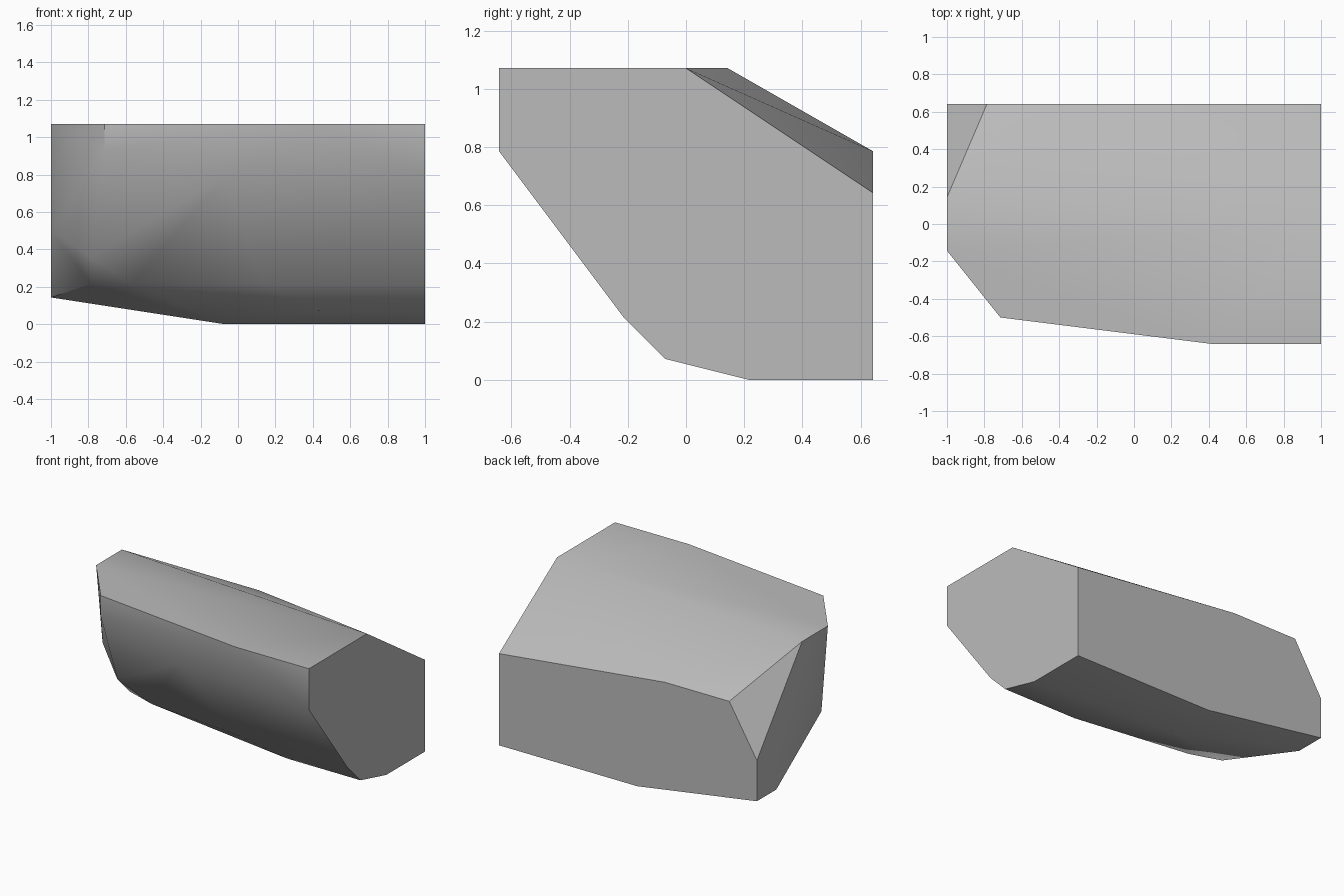
import bpy
import bmesh
import math

default_cube = bpy.data.objects.get("Cube")
if default_cube:
    bpy.data.objects.remove(default_cube, do_unlink=True)

GRID = 1 / 14  # corners of the block sit on a regular grid

# Flat end outlines as (y, z) grid steps
left_end = [(-9, 15), (0, 15), (9, 9), (9, 0), (3, 0), (-1, 1), (-3, 3), (-9, 11)]
right_end = [(2, 15), (-2, 15), (-1, 7), (6, 2), (9, 2), (9, 6)]

# Corners between the two ends as (x, y, z) grid steps
top_rim = [(6, -9, 15), (-10, -7, 15)]
front_chips = [(-10, -7, 13), (-1, -8, 11), (-11, -3, 5)]
lower_chips = [(2, -3, 3), (-8, -2, 3), (-11, -1, 3), (6, -1, 1)]
base_corners = [(-1, 4, 0), (-1, 9, 0)]
back_rim = [(-4, 9, 11), (-11, 9, 11)]


def end_corners(x, outline):
    return [(x, y, z) for y, z in outline]


def stone_material(name, value):
    material = bpy.data.materials.new(name)
    material.use_nodes = True
    colour = (value, value, value, 1)
    material.diffuse_color = colour
    shader = next(n for n in material.node_tree.nodes if n.type == "BSDF_PRINCIPLED")
    shader.inputs["Base Color"].default_value = colour
    return material


def faceted_block(name, corners, material):
    """Wrap a tight skin round the corners and merge its flat areas."""
    bm = bmesh.new()
    for corner in corners:
        bm.verts.new([step * GRID for step in corner])
    hull = bmesh.ops.convex_hull(bm, input=bm.verts)
    spare = {v for v in hull["geom_interior"] + hull["geom_unused"]
             if isinstance(v, bmesh.types.BMVert)}
    bmesh.ops.delete(bm, geom=list(spare), context="VERTS")
    bmesh.ops.dissolve_limit(bm, angle_limit=math.radians(0.5),
                             verts=bm.verts, edges=bm.edges)
    bmesh.ops.recalc_face_normals(bm, faces=bm.faces)
    mesh = bpy.data.meshes.new(name)
    bm.to_mesh(mesh)
    bm.free()
    mesh.materials.append(material)
    block = bpy.data.objects.new(name, mesh)
    bpy.context.collection.objects.link(block)
    return block


# Chipped stone block
corners = end_corners(14, left_end) + end_corners(-14, right_end)
corners += top_rim + front_chips + lower_chips + base_corners + back_rim
rock = faceted_block("rock", corners, stone_material("stone grey", 0.5))

# Soft shading over shallow facets, crisp lines on steep ones
bpy.ops.object.select_all(action="DESELECT")
rock.select_set(True)
bpy.context.view_layer.objects.active = rock
bpy.ops.object.shade_smooth_by_angle(angle=math.radians(40))
